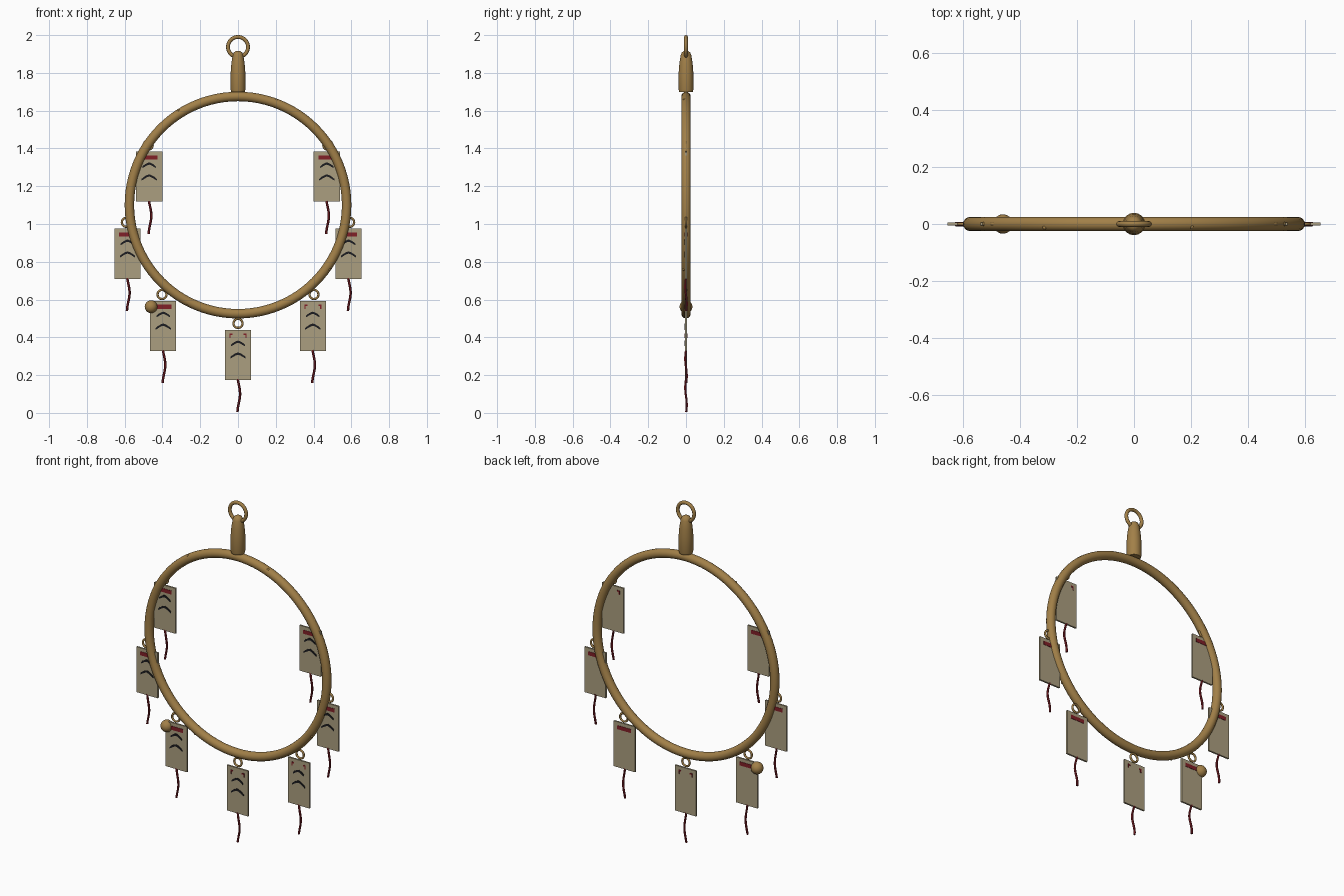
import bpy, bmesh, math
from mathutils import Vector, Matrix

if "Cube" in bpy.data.objects:
    bpy.data.objects.remove(bpy.data.objects["Cube"])


def material(name, rgb):
    m = bpy.data.materials.new(name)
    m.diffuse_color = (*rgb, 1)
    m.use_nodes = True
    m.node_tree.nodes["Principled BSDF"].inputs["Base Color"].default_value = m.diffuse_color
    return m


BRASS = material("aged brass", (0.36, 0.215, 0.065))
PAPER = material("tan paper", (0.41, 0.345, 0.215))
RED = material("dark red", (0.22, 0.014, 0.02))
BLACK = material("black ink", (0.012, 0.012, 0.014))


def finish(bm, name, mat, smooth=True):
    bmesh.ops.recalc_face_normals(bm, faces=bm.faces)
    me = bpy.data.meshes.new(name)
    bm.to_mesh(me)
    bm.free()
    ob = bpy.data.objects.new(name, me)
    bpy.context.collection.objects.link(ob)
    me.materials.append(mat)
    if smooth:
        bpy.ops.object.select_all(action='DESELECT')
        ob.select_set(True)
        bpy.context.view_layer.objects.active = ob
        bpy.ops.object.shade_smooth_by_angle(angle=math.radians(40))
    return ob


def upright_ring(name, loc, major, minor, n, sides, mat):
    bpy.ops.mesh.primitive_torus_add(location=loc, rotation=(math.pi / 2, 0, 0),
                                     major_radius=major, minor_radius=minor,
                                     major_segments=n, minor_segments=sides)
    ob = bpy.context.object
    ob.name = name
    ob.data.materials.append(mat)
    bpy.ops.object.shade_smooth_by_angle(angle=math.radians(60))


def ball(name, loc, r, seg=20):
    bm = bmesh.new()
    bmesh.ops.create_uvsphere(bm, u_segments=seg, v_segments=seg // 2, radius=r,
                              matrix=Matrix.Translation(loc))
    finish(bm, name, BRASS)


def box(name, c, size, mat):
    bm = bmesh.new()
    bmesh.ops.create_cube(bm, size=1, matrix=Matrix.Translation(c) @ Matrix.Diagonal((*size, 1)))
    finish(bm, name, mat, False)


def lathe(name, profile, n, mat):
    bm = bmesh.new()
    rows = [[bm.verts.new((r * math.cos(2 * math.pi * i / n), r * math.sin(2 * math.pi * i / n), z))
             for i in range(n)] for r, z in profile]
    for a, b in zip(rows, rows[1:]):
        for i in range(n):
            j = (i + 1) % n
            bm.faces.new((a[i], a[j], b[j], b[i]))
    bm.faces.new(rows[0])
    bm.faces.new(rows[-1])
    finish(bm, name, mat)


def chevron(name, x, z, half, rise):
    # thin arched ink stroke on the front of a tag
    bm = bmesh.new()
    w, steps = 0.006, 10
    rows = []
    for i in range(steps + 1):
        t = -1 + 2 * i / steps
        zz = z + rise * (1 - abs(t) ** 1.4)
        ww = w * (1.0 if abs(t) < 0.9 else 0.7)
        rows.append([bm.verts.new((x + half * t, y, zz + s * ww))
                     for y, s in ((-0.008, -1), (-0.008, 1), (-0.004, 1), (-0.004, -1))])
    for a, b in zip(rows, rows[1:]):
        for k in range(4):
            bm.faces.new((a[k], a[(k + 1) % 4], b[(k + 1) % 4], b[k]))
    bm.faces.new(rows[0])
    bm.faces.new(rows[-1])
    finish(bm, name, BLACK, False)


def cord(name, x, z0, length):
    # wavy hanging cord
    bm = bmesh.new()
    rows, n, r = [], 6, 0.0065
    for i in range(13):
        t = i / 12
        c = Vector((x + 0.004 + 0.007 * math.sin(t * 5.5 - 0.9), -0.004 * math.sin(t * 6), z0 - length * t))
        rows.append([bm.verts.new(c + Vector((r * math.cos(2 * math.pi * k / n),
                                              r * math.sin(2 * math.pi * k / n), 0))) for k in range(n)])
    for a, b in zip(rows, rows[1:]):
        for k in range(n):
            bm.faces.new((a[k], a[(k + 1) % n], b[(k + 1) % n], b[k]))
    bm.faces.new(rows[0])
    bm.faces.new(rows[-1])
    finish(bm, name, RED)


# main hoop with small nubs
upright_ring("hoop", (0, 0, 1.1), 0.575, 0.025, 96, 16, BRASS)
for i, (deg, y) in enumerate([(28, 0), (152, 0), (70, -0.01), (122, -0.012), (-35, -0.012), (-117, -0.012)]):
    a = math.radians(deg)
    d = 0.595 if y == 0 else 0.592
    ball(f"hoop_nub_{i}", (d * math.cos(a), y, 1.1 + d * math.sin(a)), 0.008, 10)

# top cap and hanging ring
lathe("top_cap", [(0.036, 1.70), (0.039, 1.712), (0.039, 1.80), (0.035, 1.85), (0.028, 1.893),
                  (0.022, 1.908), (0.010, 1.916)], 32, BRASS)
upright_ring("hanging_ring", (0, 0, 1.937), 0.053, 0.010, 40, 12, BRASS)

# tags: x, top z, full red band on front, on back
W, H, T = 0.138, 0.265, 0.010
TAGS = [(-0.47, 1.383, 1, 1), (0.47, 1.383, 1, 0), (-0.585, 0.975, 1, 1), (0.585, 0.975, 1, 1),
        (-0.396, 0.593, 1, 1), (0.396, 0.593, 0, 1), (0, 0.44, 0, 0)]
for i, (x, z, front, back) in enumerate(TAGS):
    box(f"tag_{i}", (x, 0, z - H / 2), (W, T, H), PAPER)
    upright_ring(f"tag_loop_{i}", (x + math.copysign(0.006, x) * (x != 0), 0, z + 0.034),
                 0.024, 0.006, 24, 8, BRASS)
    # red bands, worn down to corner marks on some faces
    for side, full in ((-1, front), (1, back)):
        y = side * (T / 2 + 0.0005)
        label = "front" if side < 0 else "back"
        if full:
            box(f"red_band_{label}_{i}", (x, y, z - 0.031), (0.088, 0.003, 0.022), RED)
        else:
            for s in (-1, 1):
                box(f"red_mark_{label}_{i}", (x + s * 0.037, y, z - 0.024), (0.016, 0.003, 0.008), RED)
                box(f"red_mark_end_{label}_{i}", (x + s * 0.042, y, z - 0.035), (0.006, 0.003, 0.016), RED)
    chevron(f"upper_chevron_{i}", x, z - 0.083, 0.036, 0.020)
    chevron(f"lower_chevron_{i}", x, z - 0.149, 0.041, 0.023)
    cord(f"cord_{i}", x, z - H + 0.005, 0.175)

# bead beside the lower left tag
ball("side_bead", (-0.46, 0, 0.562), 0.034, 24)
